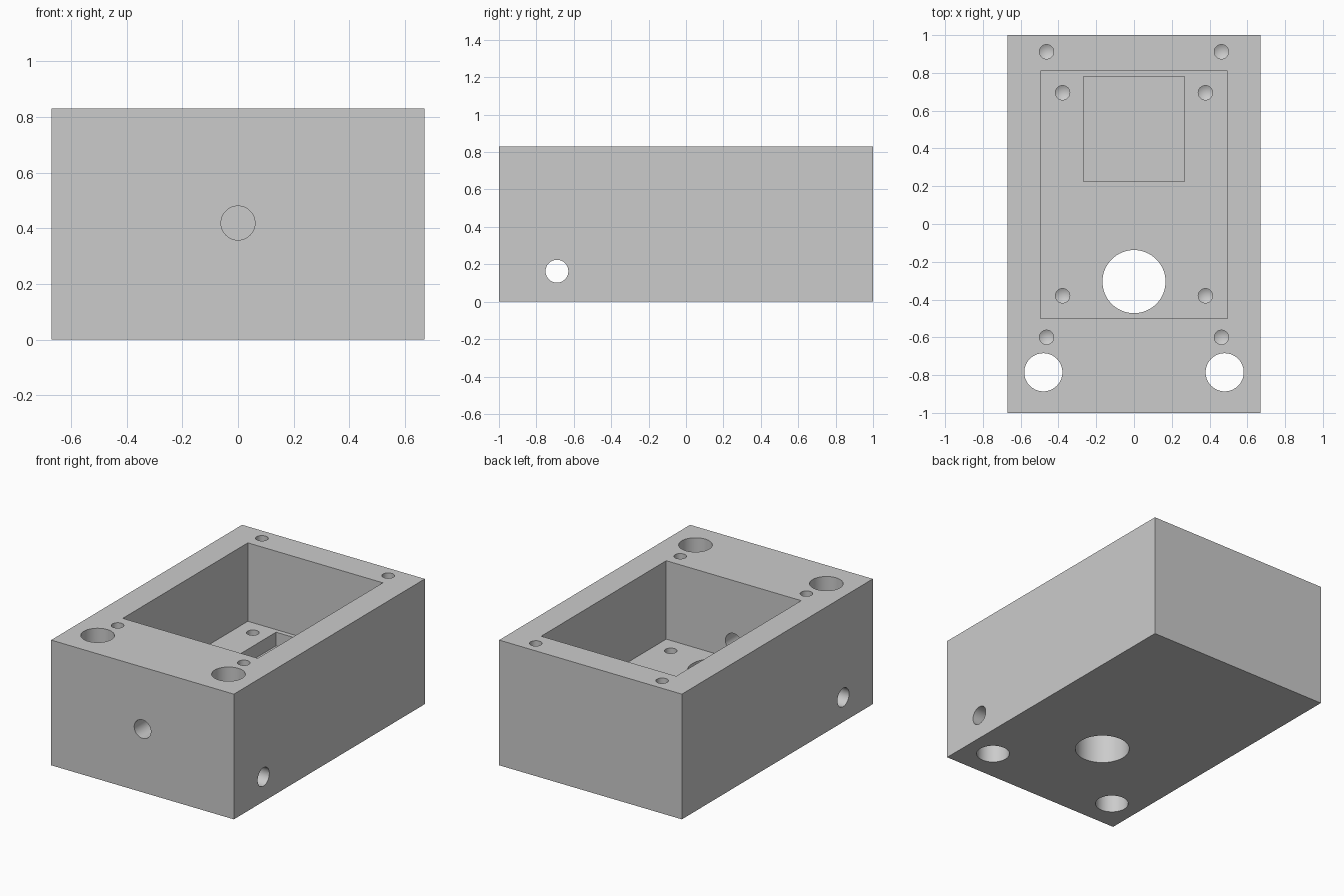
import bpy, math

if "Cube" in bpy.data.objects:
    bpy.data.objects.remove(bpy.data.objects["Cube"])

grey = bpy.data.materials.new("grey")
grey.diffuse_color = (0.6, 0.6, 0.6, 1)
grey.use_nodes = True
grey.node_tree.nodes["Principled BSDF"].inputs["Base Color"].default_value = grey.diffuse_color

W, D, H = 1.34, 2.0, 0.83      # outer block size
FLOOR, WELL = 0.31, 0.22       # floor heights of the main pocket and the inner well


def box(name, x0, x1, y0, y1, z0, z1):
    bpy.ops.mesh.primitive_cube_add(size=1, location=((x0 + x1) / 2, (y0 + y1) / 2, (z0 + z1) / 2))
    o = bpy.context.object
    o.name = name
    o.scale = (x1 - x0, y1 - y0, z1 - z0)
    bpy.ops.object.transform_apply(location=True, rotation=True, scale=True)
    o.data.materials.append(grey)
    return o


def cylinder(name, r, length, loc, rot=(0, 0, 0), tip=0.0, segs=64):
    """Cylinder cutter; tip pulls the lower cap into a drill point."""
    bpy.ops.mesh.primitive_cylinder_add(vertices=segs, radius=r, depth=length, location=loc,
                                        rotation=rot, end_fill_type='TRIFAN' if tip else 'NGON')
    o = bpy.context.object
    o.name = name
    if tip:
        for v in o.data.vertices:
            if v.co.xy.length < 1e-4 and v.co.z < 0:
                v.co.z -= tip
    bpy.ops.object.transform_apply(location=True, rotation=True, scale=True)
    o.data.materials.append(grey)
    return o


def cut(target, cutter):
    mod = target.modifiers.new("cut", 'BOOLEAN')
    mod.operation, mod.solver, mod.object = 'DIFFERENCE', 'EXACT', cutter
    bpy.context.view_layer.objects.active = target
    bpy.ops.object.modifier_apply(modifier=mod.name)
    bpy.data.objects.remove(cutter)


def drill(target, x, y, top, depth, r=0.038):
    over = 0.05
    cut(target, cylinder("screw_cutter", r, depth + over, (x, y, top + (over - depth) / 2),
                         tip=r * 0.6, segs=32))


# Solid block
case = box("enclosure", -W / 2, W / 2, -D / 2, D / 2, 0, H)

# Main pocket and the deeper well in its floor
cut(case, box("pocket_cutter", -0.495, 0.495, -0.5, 0.81, FLOOR, H + 0.2))
cut(case, box("well_cutter", -0.267, 0.267, 0.225, 0.78, WELL, FLOOR + 0.1))

# Large hole through the pocket floor
cut(case, cylinder("floor_hole_cutter", 0.167, 0.6, (0, -0.305, 0.2)))

# Cable hole from the front wall into the pocket
cut(case, cylinder("front_hole_cutter", 0.061, 0.7, (0, -0.8, 0.419), (math.pi / 2, 0, 0)))

# Cross hole through both side walls
cut(case, cylinder("side_hole_cutter", 0.061, 2.0, (0, -0.69, 0.163), (0, math.pi / 2, 0)))

for s in (-1, 1):
    # Full-height corner holes
    cut(case, cylinder("corner_hole_cutter", 0.101, 1.2, (s * 0.48, -0.785, 0.42)))
    # Blind screw holes in the rim and in the pocket floor
    for y in (-0.6, 0.912):
        drill(case, s * 0.463, y, H, 0.25)
    for y in (-0.38, 0.695):
        drill(case, s * 0.378, y, FLOOR, 0.15)

# Smooth bores, sharp edges
bpy.ops.object.select_all(action='DESELECT')
case.select_set(True)
bpy.context.view_layer.objects.active = case
bpy.ops.object.shade_smooth_by_angle(angle=math.radians(30))
